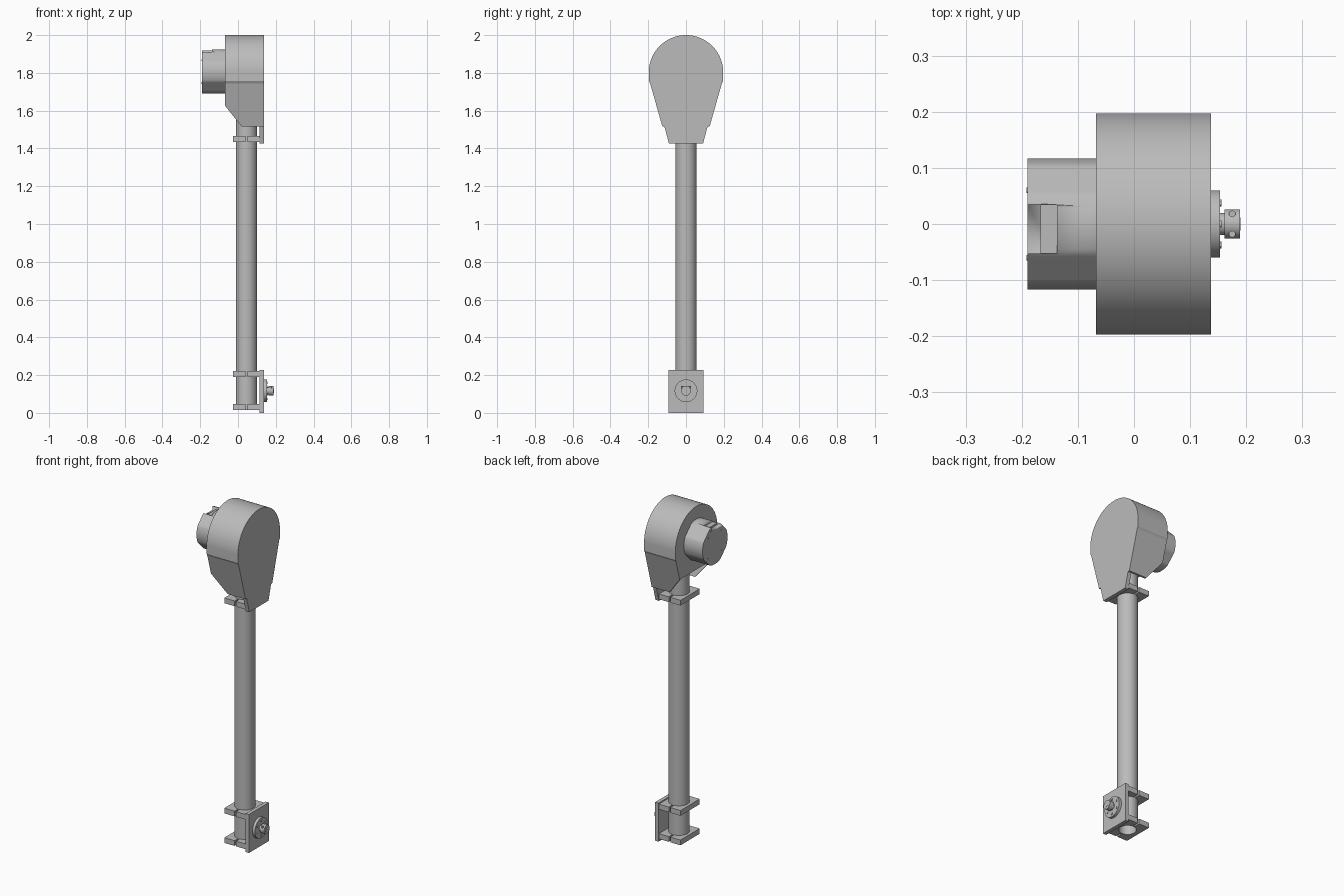
import bpy, bmesh
from math import sin, cos, pi, radians
from mathutils import Vector

if "Cube" in bpy.data.objects:
    bpy.data.objects.remove(bpy.data.objects["Cube"], do_unlink=True)

grey = bpy.data.materials.new("plain grey")
grey.use_nodes = True
grey.diffuse_color = (0.5, 0.5, 0.5, 1)
grey.node_tree.nodes["Principled BSDF"].inputs["Base Color"].default_value = (0.5, 0.5, 0.5, 1)


def finish(name, bm, smooth=True):
    bmesh.ops.recalc_face_normals(bm, faces=bm.faces)
    mesh = bpy.data.meshes.new(name)
    bm.to_mesh(mesh)
    bm.free()
    ob = bpy.data.objects.new(name, mesh)
    bpy.context.collection.objects.link(ob)
    mesh.materials.append(grey)
    if smooth:
        bpy.ops.object.select_all(action="DESELECT")
        ob.select_set(True)
        bpy.context.view_layer.objects.active = ob
        bpy.ops.object.shade_smooth_by_angle(angle=radians(30))
    return ob


def prism(name, outline, low, high, axis="X"):
    """Extrude a flat outline: (y, z) along X, (x, z) along Y or (x, y) along Z."""
    place = {"X": lambda a, b: (low, a, b),
             "Y": lambda a, b: (a, low, b),
             "Z": lambda a, b: (a, b, low)}[axis]
    bm = bmesh.new()
    face = bm.faces.new([bm.verts.new(place(a, b)) for a, b in outline])
    new = bmesh.ops.extrude_face_region(bm, geom=[face])["geom"]
    step = Vector([(high - low) * (axis == c) for c in "XYZ"])
    bmesh.ops.translate(bm, vec=step, verts=[v for v in new if isinstance(v, bmesh.types.BMVert)])
    return finish(name, bm)


def box(name, x0, x1, y0, y1, z0, z1):
    return prism(name, [(y0, z0), (y1, z0), (y1, z1), (y0, z1)], x0, x1)


def arc(cx, cy, r, a0, a1, n):
    return [(cx + r * cos(a0 + (a1 - a0) * i / n), cy + r * sin(a0 + (a1 - a0) * i / n))
            for i in range(n + 1)]


def disc(name, y, z, r, x0, x1, n=40):
    return prism(name, arc(y, z, r, 0, 2 * pi, n)[:-1], x0, x1)


def cut(ob, cutter):
    mod = ob.modifiers.new("cut", "BOOLEAN")
    mod.operation = "DIFFERENCE"
    mod.solver = "EXACT"
    mod.object = cutter
    bpy.context.view_layer.objects.active = ob
    bpy.ops.object.modifier_apply(modifier=mod.name)
    bpy.data.objects.remove(cutter, do_unlink=True)


POLE_X, POLE_R = 0.045, 0.056
BACK, FRONT = -0.068, 0.137
SEAM = 1.745

# Hollow pole
bm = bmesh.new()
rings = []
for r, z in ((POLE_R, 0.015), (POLE_R, SEAM), (0.047, SEAM), (0.047, 0.015)):
    rings.append([bm.verts.new((x, y, z)) for x, y in arc(POLE_X, 0, r, 0, 2 * pi, 48)[:-1]])
for k in range(4):
    a, b = rings[k], rings[(k + 1) % 4]
    for i in range(48):
        j = (i + 1) % 48
        bm.faces.new((a[i], a[j], b[j], b[i]))
finish("pole", bm)

# Split clamps around the pole
for label, z in (("bottom", 0.015), ("lower", 0.19), ("upper", 1.435)):
    for side, s in (("outer", 1), ("inner", -1)):
        a = 0.09
        bore = [(POLE_X + s * x, y) for x, y in arc(0, 0, POLE_R, -pi / 2 + a, pi / 2 - a, 20)]
        gap, edge = POLE_X + s * 0.005, POLE_X + s * 0.072
        block = [(gap, 0.09), (edge, 0.09), (edge, -0.09), (gap, -0.09)]
        prism(f"{label}_clamp_{side}", bore + block, z, z + 0.031, "Z")

# Drum housing, round on top
drum = arc(0, 1.803, 0.197, 0, pi, 64) + [(-0.197, SEAM + 0.012), (-0.19, SEAM),
                                          (0.19, SEAM), (0.197, SEAM + 0.012)]
prism("drum_housing", drum, BACK, FRONT)

# Tapered cover plate reaching down to the clamp
half = [(0.19, SEAM), (0.125, 1.515), (0.114, 1.515), (0.09, 1.425)]
prism("cover_plate", half + [(-y, z) for y, z in reversed(half)], 0.114, FRONT)

# Lower shroud: two slanted side walls with a chamfered corner, and a back wall
def wall_y(z):
    return 0.125 + (z - 1.515) * 0.065 / (SEAM - 1.515)


side = [(BACK, SEAM), (BACK, 1.625), (0.02, 1.515), (0.114, 1.515), (0.114, SEAM)]
for label, s in (("left", 1), ("right", -1)):
    wall = prism("shroud_wall_" + label, side, 0, 0.012, "Y")
    for v in wall.data.vertices:
        v.co.y = s * (wall_y(v.co.z) - v.co.y)
    if s > 0:
        wall.data.flip_normals()
top, low = wall_y(SEAM) - 0.001, wall_y(1.625) - 0.001
prism("shroud_back", [(top, SEAM), (low, 1.625), (-low, 1.625), (-top, SEAM)], BACK, BACK + 0.012)

# Motor with four corner flats and a connector notch
MZ = 1.807
outline = []
for i in range(96):
    t = 2 * pi * i / 96
    off = (t % (pi / 2)) - pi / 4
    r = min(0.117, 0.111 / cos(off))
    outline.append((r * cos(t), MZ + r * sin(t)))
motor = prism("motor", outline, -0.19, BACK)
notch = box("notch_cutter", -0.25, -0.137, -0.053, 0.034, 1.897, 2.0)
notch.hide_render = True
cut(motor, notch)
box("connector", -0.167, -0.137, -0.053, 0.034, 1.895, 1.907)
for i in range(4):
    a = pi / 4 + i * pi / 2
    disc("motor_screw", 0.085 * cos(a), MZ + 0.085 * sin(a), 0.005, -0.192, -0.188, 12)

# Bottom mounting plate with flange, hub and shaft coupling
SZ = 0.117
box("mounting_plate", 0.115, FRONT, -0.093, 0.093, 0, 0.228)
disc("flange", 0, SZ, 0.06, FRONT - 0.002, 0.153)
disc("hub", 0, SZ, 0.02, 0.15, 0.163)
disc("coupling", 0, SZ, 0.026, 0.161, 0.189)
disc("shaft_end", 0, SZ, 0.012, 0.187, 0.19, 20)
for i in range(6):
    a = pi / 2 + i * pi / 3
    disc("flange_bolt", 0.043 * cos(a), SZ + 0.043 * sin(a), 0.006, 0.151, 0.156, 12)
for y in (-0.018, 0.018):
    prism("set_screw", arc(0.175, y, 0.006, 0, 2 * pi, 12)[:-1], SZ + 0.01, SZ + 0.026, "Z")
